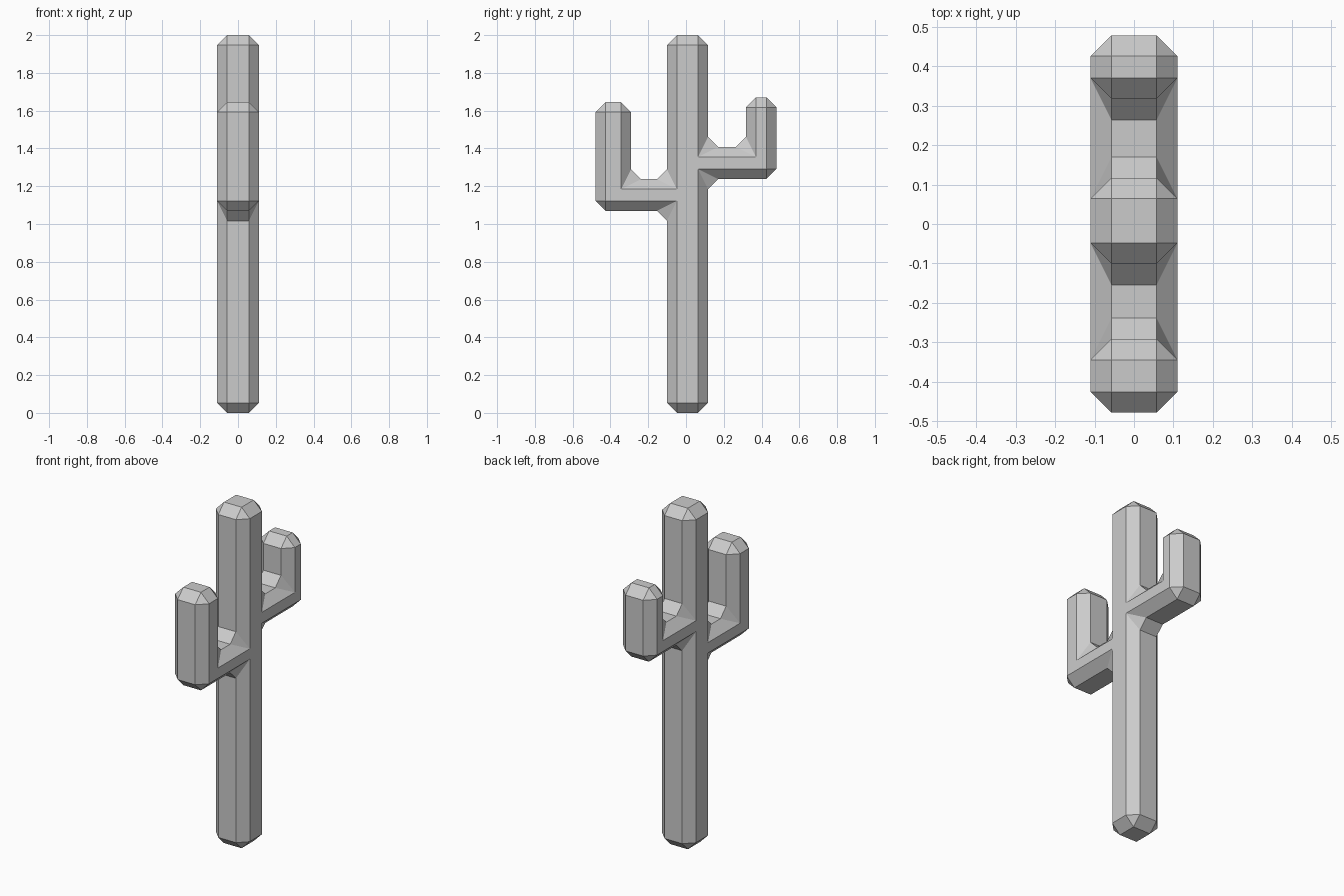
import bpy
import bmesh

if "Cube" in bpy.data.objects:
    bpy.data.objects.remove(bpy.data.objects["Cube"])

HALF_DEPTH = 0.11   # half thickness along x
BEVEL = 0.053       # single flat chamfer on every edge

# Side outline (y, z): trunk with one raised arm on each side
outline = [
    (-0.101, 0), (0.117, 0),
    # back arm
    (0.117, 1.238), (0.478, 1.238), (0.478, 1.671), (0.317, 1.671),
    (0.317, 1.408), (0.117, 1.408),
    # trunk top
    (0.117, 2.0), (-0.101, 2.0),
    # front arm
    (-0.101, 1.237), (-0.291, 1.237), (-0.291, 1.645), (-0.478, 1.645),
    (-0.478, 1.07), (-0.101, 1.07),
]

# Extrude the outline through x and chamfer all edges, inner corners included
bm = bmesh.new()
face = bm.faces.new([bm.verts.new((-HALF_DEPTH, y, z)) for y, z in outline])
side = bmesh.ops.extrude_face_region(bm, geom=[face])
moved = [g for g in side["geom"] if isinstance(g, bmesh.types.BMVert)]
bmesh.ops.translate(bm, verts=moved, vec=(2 * HALF_DEPTH, 0, 0))
bmesh.ops.recalc_face_normals(bm, faces=bm.faces[:])
bmesh.ops.bevel(bm, geom=bm.edges[:], offset=BEVEL, offset_type='OFFSET',
                segments=1, profile=0.5, affect='EDGES', clamp_overlap=False)
bmesh.ops.recalc_face_normals(bm, faces=bm.faces[:])

mesh = bpy.data.meshes.new("cactus")
bm.to_mesh(mesh)
bm.free()
bpy.context.collection.objects.link(bpy.data.objects.new("cactus", mesh))
